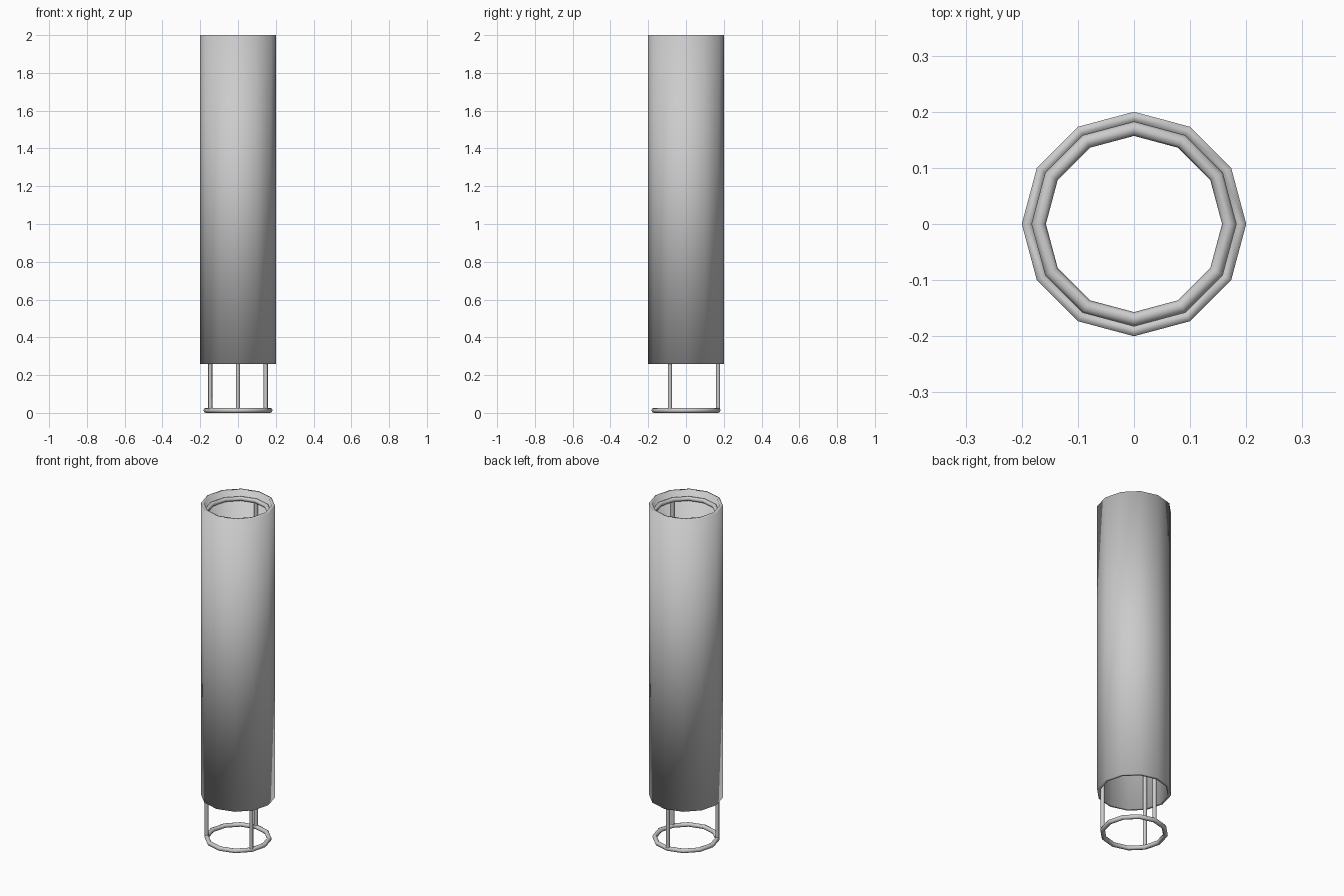
import bpy
import bmesh
from math import cos, sin, pi, radians

if "Cube" in bpy.data.objects:
    bpy.data.objects.remove(bpy.data.objects["Cube"])

SIDES = 12
RING_R, RING_T = 0.17, 0.013
TOP_RING_Z = 1.955

grey = bpy.data.materials.new("plain_grey")
grey.use_nodes = True
grey.diffuse_color = (0.6, 0.6, 0.6, 1)
grey.node_tree.nodes["Principled BSDF"].inputs["Base Color"].default_value = (0.6, 0.6, 0.6, 1)


def lathe(name, profile):
    """Revolve a closed (radius, height) profile into a smooth twelve-sided ring."""
    bm = bmesh.new()
    loops = [[bm.verts.new((r * cos(2 * pi * i / SIDES), r * sin(2 * pi * i / SIDES), z))
              for r, z in profile] for i in range(SIDES)]
    n = len(profile)
    for i in range(SIDES):
        a, b = loops[i], loops[(i + 1) % SIDES]
        for j in range(n):
            k = (j + 1) % n
            bm.faces.new((a[j], b[j], b[k], a[k]))
    bmesh.ops.recalc_face_normals(bm, faces=bm.faces)
    for f in bm.faces:
        f.smooth = True
    mesh = bpy.data.meshes.new(name)
    bm.to_mesh(mesh)
    bm.free()
    mesh.materials.append(grey)
    obj = bpy.data.objects.new(name, mesh)
    bpy.context.collection.objects.link(obj)


def ring(name, z):
    lathe(name, [(RING_R + RING_T * cos(a * pi / 4), z + RING_T * sin(a * pi / 4))
                 for a in range(8)])


# Outer tube with a thin wall, open at both ends
lathe("outer_tube", [(0.2, 0.26), (0.2, 2.0), (0.182, 2.0), (0.182, 0.26)])

# Rings of the inner frame
ring("bottom_ring", RING_T)
ring("top_ring", TOP_RING_Z)

# Three rods joining the rings
for label, angle in (("back", 90), ("right", 210), ("left", 330)):
    a = radians(angle)
    bpy.ops.mesh.primitive_cylinder_add(
        vertices=8, radius=0.011, depth=TOP_RING_Z - RING_T,
        location=(RING_R * cos(a), RING_R * sin(a), (TOP_RING_Z + RING_T) / 2))
    rod = bpy.context.object
    rod.name = label + "_rod"
    rod.data.materials.append(grey)
    bpy.ops.object.shade_smooth_by_angle(angle=radians(50))
